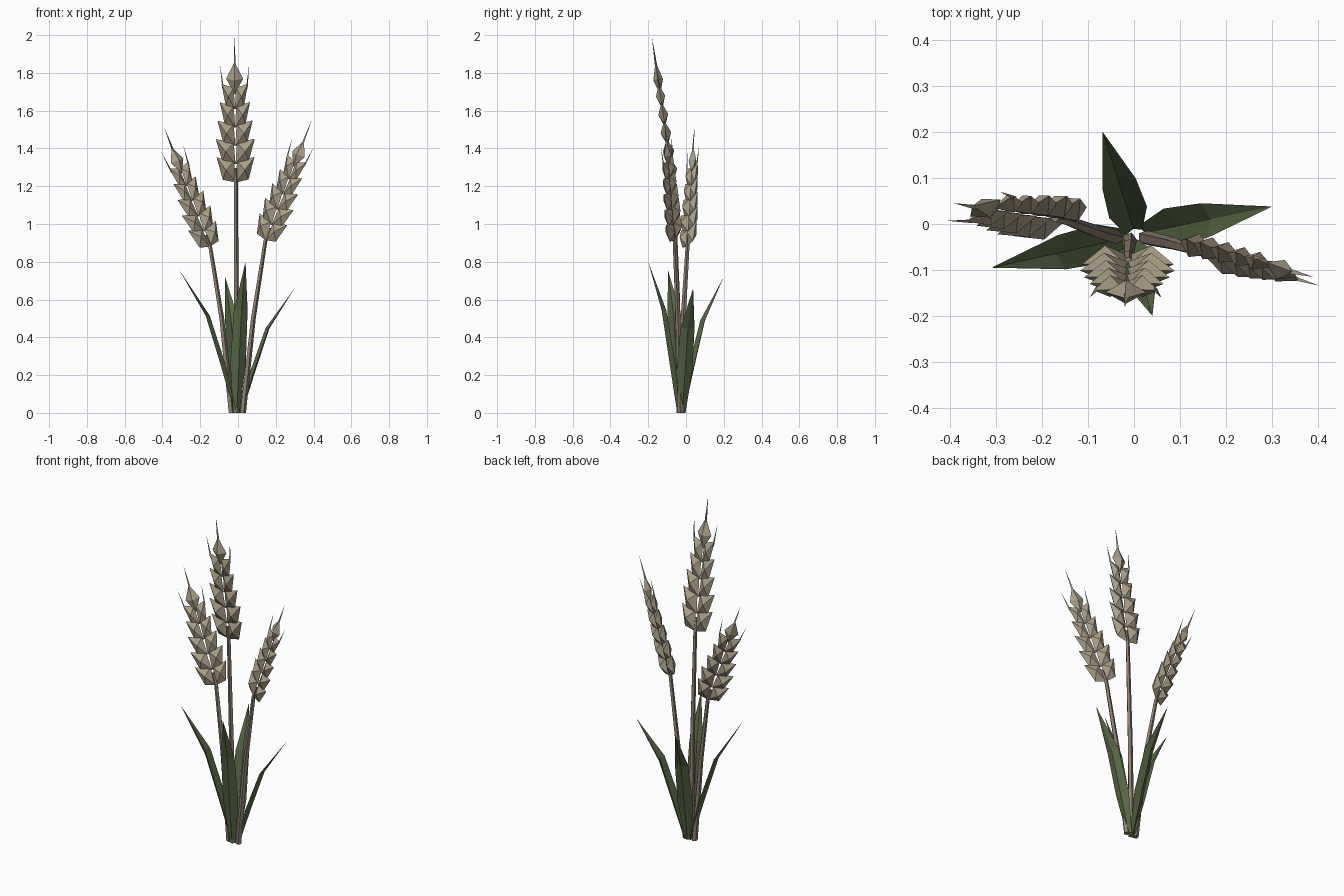
import bpy, bmesh, math
from mathutils import Vector, Matrix

if "Cube" in bpy.data.objects:
    bpy.data.objects.remove(bpy.data.objects["Cube"])


def material(name, color):
    m = bpy.data.materials.new(name)
    m.diffuse_color = (*color, 1)
    m.use_nodes = True
    m.node_tree.nodes["Principled BSDF"].inputs["Base Color"].default_value = m.diffuse_color
    return m


TAN = material("grain", (0.40, 0.34, 0.24))
BROWN = material("straw", (0.27, 0.215, 0.165))
GREEN = material("leaf", (0.10, 0.14, 0.06))


def finish(name, bm, mat):
    bmesh.ops.recalc_face_normals(bm, faces=bm.faces)
    me = bpy.data.meshes.new(name)
    bm.to_mesh(me)
    bm.free()
    me.materials.append(mat)
    ob = bpy.data.objects.new(name, me)
    bpy.context.collection.objects.link(ob)
    return ob


def kernel(bm, rim, front, depth):
    # four-point rim in the ear plane, raised to a ridge point front and back
    r = [bm.verts.new((x, 0, z)) for x, z in rim]
    for s in (-1, 1):
        apex = bm.verts.new((front[0], s * depth, front[1]))
        for a, b in zip(r, r[1:] + r[:1]):
            bm.faces.new((a, b, apex))


def awn(bm, start, end, radius=0.006):
    a, b = Vector(start), Vector(end)
    ring = [bm.verts.new(a + Vector((math.cos(t), math.sin(t), 0)) * radius)
            for t in (0, 2 * math.pi / 3, 4 * math.pi / 3)]
    tip = bm.verts.new(b)
    bm.faces.new(ring)
    for i in range(3):
        bm.faces.new((ring[i], ring[(i + 1) % 3], tip))


def ear(name, base, tip, yaw, scale):
    bm = bmesh.new()
    # five rows of paired kernels
    for i, w in enumerate((0.100, 0.103, 0.093, 0.080, 0.070)):
        z = i * 0.098
        for s in (-1, 1):
            kernel(bm, [(0, z), (s * w * 0.68, z + 0.015), (s * w, z + 0.135),
                        (s * w * 0.08, z + 0.115)],
                   (s * w * 0.5, z + 0.07), 0.032 - i * 0.002)
    # awns on the top pair
    for s in (-1, 1):
        awn(bm, (s * 0.062, 0, 0.50), (s * 0.078, 0, 0.635))
    # end kernel with its awn
    kernel(bm, [(0, 0.47), (0.045, 0.555), (0, 0.645), (-0.045, 0.555)],
           (0, 0.55), 0.026)
    awn(bm, (0, 0, 0.61), (0, 0, 0.775), 0.008)
    # place along the stem direction
    zax = (Vector(tip) - Vector(base)).normalized()
    xax = Vector((math.cos(yaw), math.sin(yaw), 0))
    xax = (xax - zax * xax.dot(zax)).normalized()
    yax = zax.cross(xax)
    m = Matrix((xax, yax, zax)).transposed().to_4x4()
    bm.transform(Matrix.Translation(base) @ m @ Matrix.Scale(scale, 4))
    finish(name, bm, TAN)


def stem(name, path, radii, sides=5):
    bm = bmesh.new()
    rings = [[bm.verts.new((x + r * math.cos(2 * math.pi * k / sides),
                            y + r * math.sin(2 * math.pi * k / sides), z))
              for k in range(sides)] for (x, y, z), r in zip(path, radii)]
    for lo, hi in zip(rings, rings[1:]):
        for k in range(sides):
            n = (k + 1) % sides
            bm.faces.new((lo[k], lo[n], hi[n], hi[k]))
    bm.faces.new(rings[0])
    bm.faces.new(rings[-1])
    finish(name, bm, BROWN)


def leaf(name, base, tip):
    # folded blade, bending outwards towards a sharp tip
    bm = bmesh.new()
    base, tip = Vector(base), Vector(tip)
    out = Vector((tip.x - base.x, tip.y - base.y, 0))
    side = Vector((-out.y, out.x, 0)).normalized()
    rows = []
    for u, h, w, fold in ((0, 0, 0.018, 0.008), (0.22, 0.33, 0.043, 0.018),
                          (0.50, 0.68, 0.038, 0.014)):
        c = base + out * u + Vector((0, 0, tip.z * h))
        ridge = out.normalized() * fold
        rows.append([bm.verts.new(c - side * w - ridge * 0.4),
                     bm.verts.new(c + ridge * 0.6),
                     bm.verts.new(c + side * w - ridge * 0.4)])
    end = bm.verts.new(tip)
    for lo, hi in zip(rows, rows[1:]):
        for k in (0, 1):
            bm.faces.new((lo[k], lo[k + 1], hi[k + 1], hi[k]))
    for k in (0, 1):
        bm.faces.new((rows[-1][k], rows[-1][k + 1], end))
    finish(name, bm, GREEN)


# stalks: stem foot, stem middle, ear base, awn tip, ear yaw, ear scale
stalks = {
    "middle": ((-0.01, -0.035, 0), (-0.01, -0.045, 0.6), (-0.012, -0.068, 1.22),
               (-0.02, -0.18, 1.985), 0, 1.0),
    "left": ((-0.035, -0.03, 0), (-0.087, -0.015, 0.5), (-0.148, 0.008, 0.88),
             (-0.39, 0.045, 1.51), math.radians(25), 0.88),
    "right": ((0.025, -0.03, 0), (0.08, -0.042, 0.5), (0.145, -0.06, 0.915),
              (0.39, -0.115, 1.55), math.radians(-25), 0.88),
}
for side, (foot, mid, top, tip, yaw, scale) in stalks.items():
    inside = Vector(top) + (Vector(tip) - Vector(top)) * 0.1
    stem(side + "_stem", (foot, mid, top, inside), (0.017, 0.014, 0.011, 0.008))
    ear(side + "_ear", top, tip, yaw, scale)

# leaves
leaf("left_leaf", (-0.015, -0.03, 0), (-0.31, -0.095, 0.755))
leaf("right_leaf", (0.018, -0.02, 0), (0.30, 0.038, 0.66))
leaf("front_leaf", (-0.008, -0.042, 0), (0.04, -0.20, 0.80))
leaf("back_leaf", (0.0, -0.015, 0), (-0.068, 0.20, 0.72))
